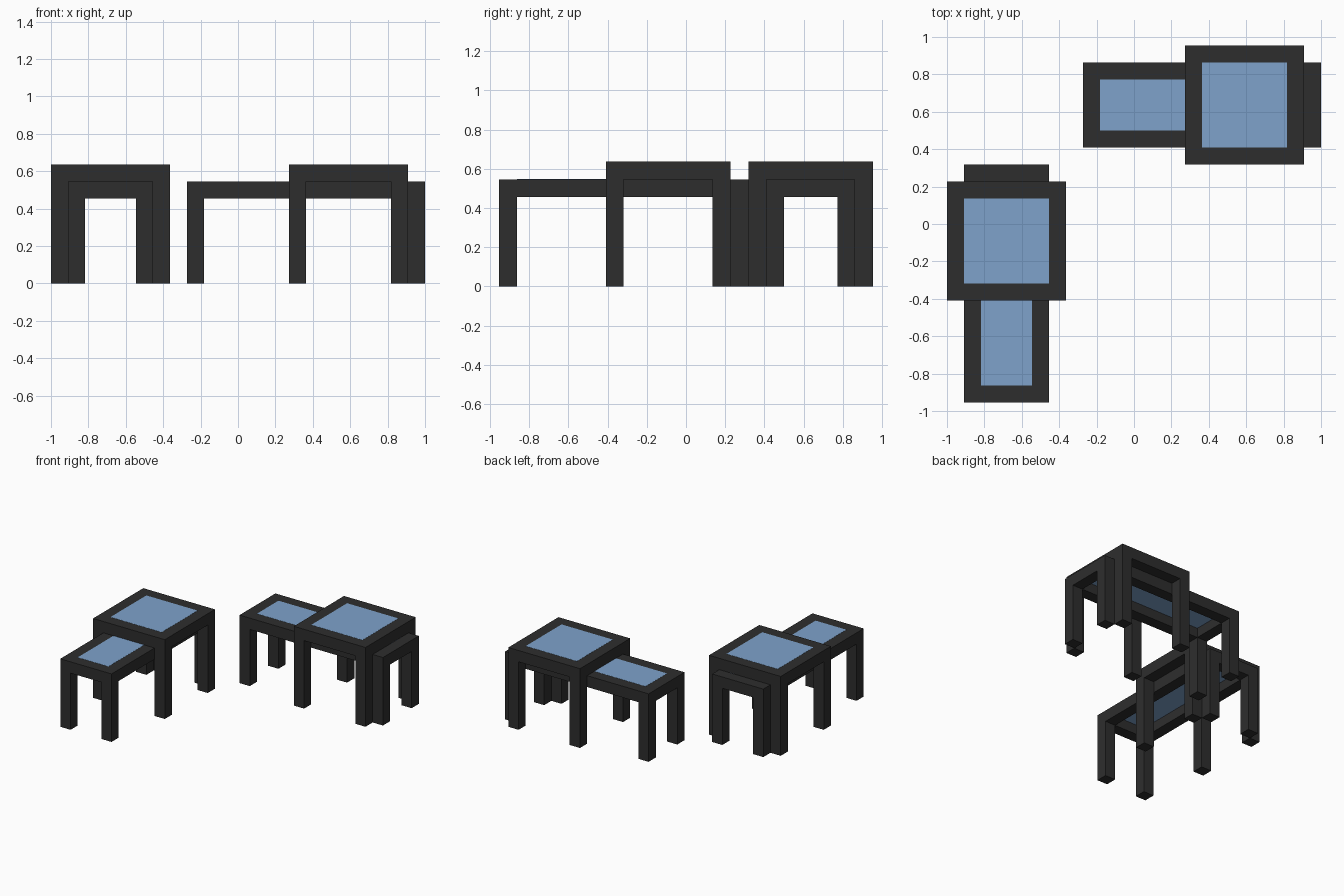
import bpy, bmesh

if "Cube" in bpy.data.objects:
    bpy.data.objects.remove(bpy.data.objects["Cube"])

U = 1 / 11   # everything sits on a grid one beam-width wide


def material(name, rgb):
    m = bpy.data.materials.new(name)
    m.diffuse_color = (*rgb, 1)
    m.use_nodes = True
    m.node_tree.nodes["Principled BSDF"].inputs["Base Color"].default_value = m.diffuse_color
    return m


black = material("black frame", (0.027, 0.027, 0.027))
blue = material("blue glass", (0.21, 0.365, 0.60))


def finish(bm, name, mat):
    bmesh.ops.recalc_face_normals(bm, faces=bm.faces[:])
    mesh = bpy.data.meshes.new(name)
    bm.to_mesh(mesh)
    bm.free()
    mesh.materials.append(mat)
    bpy.context.collection.objects.link(bpy.data.objects.new(name, mesh))


def extrude_down(bm, faces, dz, keep):
    res = bmesh.ops.extrude_face_region(bm, geom=faces, use_keep_orig=keep)["geom"]
    verts = [g for g in res if isinstance(g, bmesh.types.BMVert)]
    bmesh.ops.translate(bm, verts=verts, vec=(0, 0, -dz))
    return [g for g in res if isinstance(g, bmesh.types.BMFace)]


def table(name, x0, x1, y0, y1, top):
    # frame: a ring of eight cells on top, thickened, corner cells pulled down as legs
    xs, ys = (x0, x0 + 1, x1 - 1, x1), (y0, y0 + 1, y1 - 1, y1)
    bm = bmesh.new()
    v = [[bm.verts.new((x * U, y * U, top * U)) for y in ys] for x in xs]
    ring = [bm.faces.new((v[i][j], v[i + 1][j], v[i + 1][j + 1], v[i][j + 1]))
            for i in range(3) for j in range(3) if (i, j) != (1, 1)]
    under = extrude_down(bm, ring, U, True)
    corners = []
    for f in under:
        c = f.calc_center_median() / U
        if min(c.x - x0, x1 - c.x) < 0.9 and min(c.y - y0, y1 - c.y) < 0.9:
            corners.append(f)
    extrude_down(bm, corners, (top - 1) * U, False)
    finish(bm, name + "_frame", black)

    # glass pane set flush in the opening
    bm = bmesh.new()
    pane = bm.faces.new([bm.verts.new((x * U, y * U, top * U + 0.001)) for x, y in
                         ((xs[1], ys[1]), (xs[2], ys[1]), (xs[2], ys[2]), (xs[1], ys[2]))])
    extrude_down(bm, [pane], 0.015, True)
    finish(bm, name + "_glass", blue)


# two pairs, each a tall square table standing over a long low one
table("left_square_table", -11, -4, -4.5, 2.5, 7)
table("left_long_table", -10, -5, -10.5, 3.5, 6)
table("back_square_table", 3, 10, 3.5, 10.5, 7)
table("back_long_table", -3, 11, 4.5, 9.5, 6)
